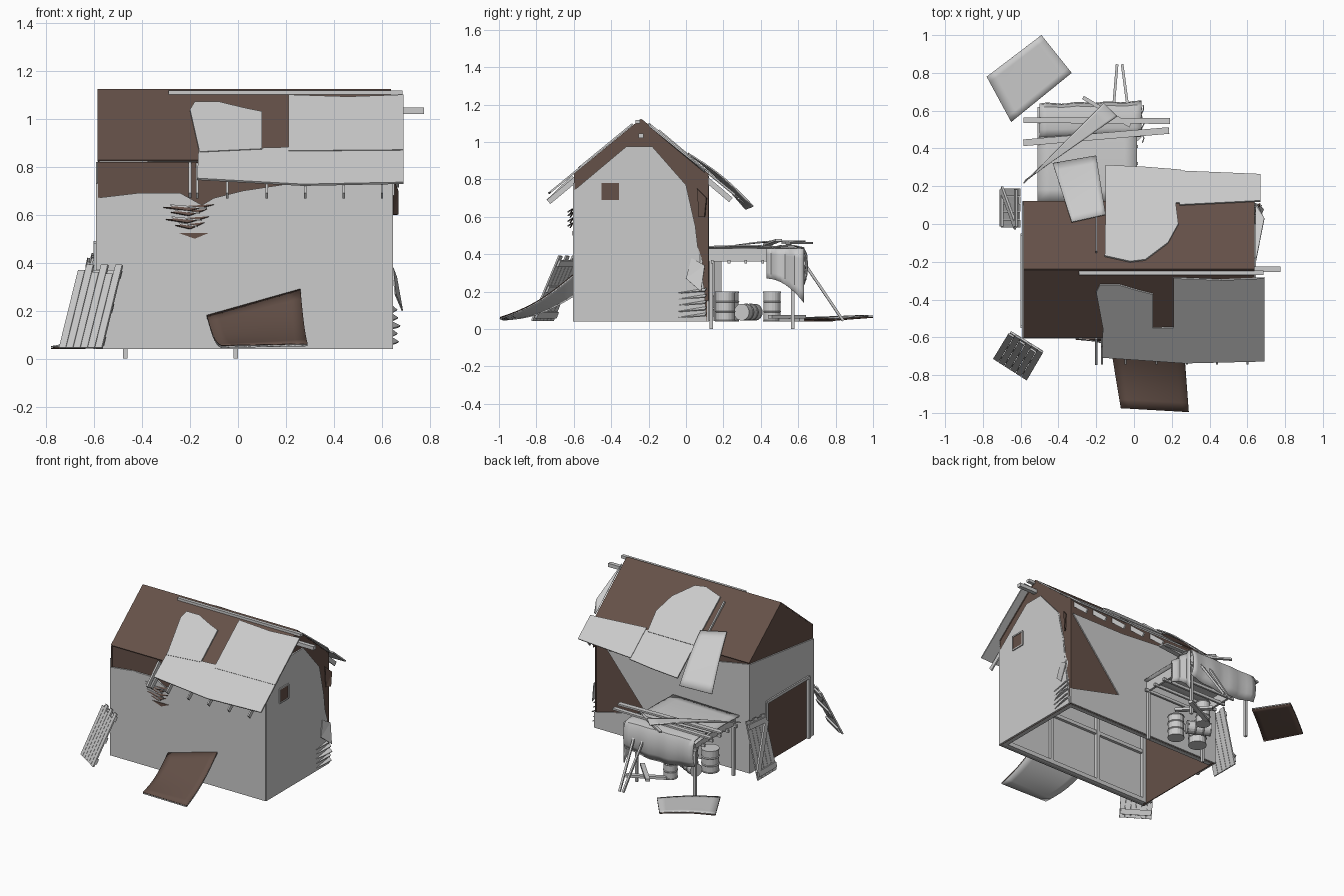
import bpy, bmesh, math, random
from mathutils import Vector

if "Cube" in bpy.data.objects:
    bpy.data.objects.remove(bpy.data.objects["Cube"])
random.seed(4)

brown = bpy.data.materials.new("rusty_brown")
brown.diffuse_color = (0.13, 0.082, 0.065, 1)
brown.use_nodes = True
brown.node_tree.nodes["Principled BSDF"].inputs["Base Color"].default_value = brown.diffuse_color


def finish(name, bm, mat=None, t=0, smooth=False):
    bmesh.ops.recalc_face_normals(bm, faces=bm.faces)
    me = bpy.data.meshes.new(name)
    bm.to_mesh(me)
    bm.free()
    ob = bpy.data.objects.new(name, me)
    bpy.context.collection.objects.link(ob)
    if mat:
        me.materials.append(mat)
    if t:
        m = ob.modifiers.new("thickness", 'SOLIDIFY')
        m.thickness, m.offset = t, 0
    if smooth:
        bpy.ops.object.select_all(action='DESELECT')
        ob.select_set(True)
        bpy.context.view_layer.objects.active = ob
        bpy.ops.object.shade_smooth_by_angle(angle=math.radians(40))
    return ob


def panel(name, pts, t=0.01, mat=None):
    bm = bmesh.new()
    f = bm.faces.new([bm.verts.new(p) for p in pts])
    bmesh.ops.triangulate(bm, faces=[f])
    return finish(name, bm, mat, t)


def beam(name, p, q, w=0.025, h=0.025, mat=None):
    p, q = Vector(p), Vector(q)
    bm = bmesh.new()
    bmesh.ops.create_cube(bm, size=1)
    bmesh.ops.scale(bm, vec=((q - p).length, w, h), verts=bm.verts)
    ob = finish(name, bm, mat)
    ob.location = (p + q) / 2
    ob.rotation_mode = 'QUATERNION'
    ob.rotation_quaternion = (q - p).to_track_quat('X', 'Z')
    return ob


def loft(name, rows, t=0.008, mat=None, closed=False, smooth=True):
    bm = bmesh.new()
    vs = [[bm.verts.new(p) for p in r] for r in rows]
    n = len(rows[0])
    for a, b in zip(vs, vs[1:]):
        for i in range(n if closed else n - 1):
            j = (i + 1) % n
            bm.faces.new((a[i], a[j], b[j], b[i]))
    if closed:
        bm.faces.new(vs[0])
        bm.faces.new(vs[-1])
    return finish(name, bm, mat, t, smooth)


def sheet(name, a, b, c, d, sag=0.03, drop=0.0, t=0.008, mat=None, n=8):
    a, b, c, d = map(Vector, (a, b, c, d))
    rows = []
    for i in range(n + 1):
        u = i / n
        l, r = a.lerp(d, u), b.lerp(c, u)
        s = Vector((0, 0, -sag * math.sin(math.pi * u) - drop))
        rows.append([l.lerp(r, k / n) + s for k in range(n + 1)])
    return loft(name, rows, t, mat)


def roof(pts, off=0.012):
    return [(x, y, 1.12 - 0.82 * abs(y + 0.24) + off) for x, y in pts]


# Brown inner shell: roof slopes, gables, side bands
X0, X1 = -0.585, 0.637
for s, n in ((-1, "front"), (1, "back")):
    e = -0.24 + s * 0.36
    panel(n + "_roof", roof([(X0, -0.24), (X1, -0.24), (X1, e), (X0, e)], 0), 0.008, brown)
panel("front_upper_band", [(X0, -.592, .6), (X1, -.592, .6), (X1, -.592, .82), (X0, -.592, .82)], .006, brown)
panel("back_inner_wall", [(X0, .112, .04), (X1, .112, .04), (X1, .112, .82), (X0, .112, .82)], .006, brown)
gable = [(-.6, .04), (.12, .04), (.12, .82), (-.24, 1.12), (-.6, .82)]
door = [(-.06, .04), (-.06, .48), (-.54, .48), (-.54, .04)]
panel("right_inner_gable", [(.632, y, z) for y, z in gable], .006, brown)
panel("left_inner_gable", [(-.58, y, z) for y, z in gable], .006, brown)

# Grey outer cladding with broken edges
panel("front_wall", [(x, -.6, z) for x, z in [(-.59, .04), (.64, .04), (.64, .78), (.25, .735), (.02, .7), (-.1, .67),
      (-.15, .64), (-.2, .66), (-.24, .69), (-.33, .685), (-.42, .69), (-.59, .67)]])
panel("back_wall", [(x, .118, z) for x, z in [(-.59, .04), (.64, .04), (.64, .15), (.23, .25), (.62, .72), (.2, .72),
      (-.2, .75), (-.59, .82)]])
panel("right_wall", [(.64, y, z) for y, z in [(-.6, .04), (.11, .04), (.1, .2), (.06, .25), (.09, .36), (.06, .45),
      (.05, .55), (.02, .66), (.0, .77), (-.18, .975), (-.32, .975), (-.6, .74)]])
panel("left_wall", [(-.587, y, z) for y, z in [(-.6, .04), (-.6, .73), (-.2, .78), (.12, .82), (.12, .04)] + door])

# Door frame and gable window
for p, q in ((door[0], door[1]), (door[1], door[2]), (door[2], door[3])):
    beam("door_frame", (-.592, *p), (-.592, *q), .02, .02)
W = [(-.455, .685), (-.355, .685), (-.355, .785), (-.455, .785)]
panel("window_pane", [(.646, y, z) for y, z in W], .004, brown)
for i in range(4):
    beam("window_frame", (.648, *W[i]), (.648, *W[(i + 1) % 4]), .009, .009)

# Sills, studs and rails inside the open underside
for y in (-.575, .09):
    beam("long_sill", (-.57, y, .055), (.625, y, .055), .03, .03)
    beam("mid_rail", (-.57, y, .42), (.625, y, .42), .02, .025)
    for x in (-.56, -.17, .22, .61):
        beam("stud", (x, y, .05), (x, y, .8), .025, .025)
beam("right_sill", (.615, -.58, .055), (.615, .1, .055), .03, .03)
panel("front_wall_lining", [(-.57, -.587, .045), (.625, -.587, .045), (.625, -.587, .8), (-.57, -.587, .8)], .003)

# Ridge cap and protruding ridge beam
beam("ridge_cap", (-.29, -.258, 1.108), (.685, -.258, 1.108), .024, .02)
beam("ridge_beam", (-.55, -.24, 1.033), (.775, -.24, 1.033), .028, .026)

# Patched roof sheets
panel("front_eave_sheet", roof([(-.165, -.56), (.69, -.53), (.69, -.725), (.27, -.735), (-.17, -.705)], .01))
panel("front_patch_left", roof([(-.16, -.575), (.1, -.56), (.1, -.37), (.02, -.35), (-.08, -.32), (-.18, -.32), (-.2, -.36)], .014))
panel("front_patch_right", roof([(.21, -.57), (.69, -.565), (.69, -.285), (.47, -.33), (.46, -.295), (.21, -.285)], .014))
panel("back_patch", roof([(-.15, .12), (-.155, -.17), (-.02, -.2), (.06, -.19), (.18, -.1), (.235, 0), (.22, .12)], .012))
panel("back_eave_sheet_a", roof([(-.15, .11), (.24, .11), (.25, .285), (.06, .3), (-.15, .31)], .006))
panel("back_eave_sheet_b", roof([(.24, .1), (.64, .12), (.67, .12), (.67, .262), (.24, .28)], .01))
sheet("back_loose_sheet", (-.33, .01, .94), (-.15, .05, .915), (-.2, .36, .655), (-.43, .32, .64), sag=-.02)
panel("side_loose_sheet", [(.645, -.2, 1.09), (.69, .03, .905), (.655, .1, .85), (.645, .1, .84)], .008)
beam("back_batten", (-.2, -.15, 1.06), (-.2, .04, .9), .01, .02)
for x in (-.17, -.045, .12, .28, .44, .6):
    beam("rafter_tail", (x, -.56, .825), (x, -.735, .68), .01, .03)
    if x > -.1:
        beam("back_rafter_tail", (x, .08, .825), (x, .24, .69), .01, .03)
beam("bare_rafter", (-.2, -.6, .81), (-.2, -.735, .68), .012, .03)

# Broken splinters on the front wall, right corner and back wall
for z, x0, x1 in ((.63, -.31, -.1), (.61, -.28, -.13), (.58, -.3, -.12), (.555, -.26, -.14)):
    panel("front_splinter", [(x0, -.61, z), (x1, -.605, z + .012), ((x0 + x1) / 2, -.62, z - .014)], .006, brown)
    beam("broken_board", (x0, -.605, z + .012), (x1 - .03, -.63, z - .003), .005, .007)
panel("wall_hole", [(-.25, -.608, .525), (-.12, -.608, .525), (-.18, -.608, .5)], .004, brown)
for i in range(5):
    z = .06 + i * .033
    w = .04 * random.random()
    panel("corner_splinter", [(.645, -.04, z), (.65 + w, .03, z + .005), (.66 + w, .1, z + .01), (.645, .11, z + .025)], .006)
panel("torn_corner_sheet", [(.645, .03, .38), (.655, .0, .27), (.685, .08, .2), (.66, .1, .34)], .006)
panel("torn_upper_sheet", [(.645, .07, .6), (.665, .1, .6), (.665, .11, .7), (.645, .06, .75)], .008, brown)

# Fallen roof sheets: brown face with grey reverse
F = ((-.13, -.605, .18), (.26, -.605, .29), (.29, -.995, .062), (-.07, -.975, .055))
sheet("front_fallen_sheet", *F, sag=.03, t=.004, mat=brown)
sheet("front_fallen_sheet_back", *F, sag=.03, drop=.007, t=.006)
G = ((-.78, .78, .05), (-.65, .54, .05), (-.33, .8, .055), (-.49, 1.0, .07))
sheet("yard_sheet", *G, sag=-.01, t=.005)
sheet("yard_sheet_back", *G, sag=-.01, drop=.008, t=.004, mat=brown)


def slatted(name, bl, br, tr, tl, n, brace):
    bl, br, tr, tl = map(Vector, (bl, br, tr, tl))
    nrm = (br - bl).cross(tl - bl).normalized() * .012
    for i in range(n):
        u0, u1 = (i + .03) / n, (i + .97) / n
        k = 1 - .12 * random.random() * (i % 2)
        a, b = bl.lerp(br, u0), bl.lerp(br, u1)
        panel(name + "_slat", [a, b, b.lerp(tl.lerp(tr, u1), k), a.lerp(tl.lerp(tr, u0), k)], .01)
    for s in brace:
        p = bl.lerp(tl, s[0]).lerp(br.lerp(tr, s[0]), .03)
        q = bl.lerp(tl, s[1]).lerp(br.lerp(tr, s[1]), .97)
        e = nrm.cross((q - p).normalized()) * 1.5
        panel(name + "_brace", [p + e + nrm, q + e + nrm, q - e + nrm, p - e + nrm], .012)


# Leaning pallet and detached door
slatted("pallet", (-.565, -.825, .045), (-.745, -.71, .045), (-.66, -.57, .39), (-.48, -.68, .39), 6, [(.1, .1), (.5, .5), (.9, .9)])
slatted("old_door", (-.70, .19, .045), (-.70, -.02, .045), (-.605, -.02, .42), (-.605, .19, .44), 5, [(.1, .1), (.9, .9), (.12, .88)])

# Lean-to frame, posts and slatted top
for x in (-.47, -.01):
    for y in (.135, .57):
        beam("shelter_post", (x, y, 0), (x, y, .4), .018, .018)
    beam("shelter_rail", (x, .12, .395), (x, .62, .395), .015, .07)
for i in range(6):
    y = .14 + i * .09
    beam("shelter_joist", (-.5, y, .36), (.02, y, .36), .014, .02)
sheet("shelter_roof", (-.51, .12, .43), (.015, .12, .44), (.015, .62, .43), (-.51, .62, .42), sag=-.01)

# Cloth draped over the outer edge
prof = [(.45, .43), (.5, .445), (.57, .445), (.615, .435), (.63, .4), (.635, .34), (.63, .29), (.61, .25)]
rows = []
for i in range(15):
    u = i / 14
    fold = .006 * math.sin(u * 21)
    rows.append([(-.5 + .54 * u, y + (.012 * u) + fold * k / 7, z - (k > 4) * (k - 4) * .012 * math.sin(u * 3.1)) for k, (y, z) in enumerate(prof)])
loft("draped_cloth", rows, .006)
rows = [[(.045 + .008 * math.sin(i * 1.9), .43 + .025 * i, .43 - k / 5 * (.16 + .13 * (i / 8) ** 2)) for k in range(6)] for i in range(9)]
loft("cloth_side", rows, .006)

# Loose planks on top, props and planks on the ground
for p, q, w in (((-.585, .55, .455), (.19, .545, .46), .03), ((-.585, .43, .45), (.185, .495, .475), .035),
                ((-.27, .67, .46), (-.02, .52, .46), .02)):
    beam("loose_plank", p, q, w, .012)
sheet("bent_strip", (-.585, .215, .44), (-.57, .235, .44), (-.09, .57, .47), (-.16, .64, .47), sag=-.01)
for x0, x1 in ((-.11, -.09), (-.03, -.062)):
    beam("leaning_prop", (x0, .6, .4), (x1, .84, .045), .014, .014)
for p, q in (((-.2, .5, .05), (.04, .62, .05)), ((.03, .45, .065), (-.14, .63, .065))):
    beam("ground_plank", p, q, .03, .018)


# Ribbed drums
def drum(loc, rot=(0, 0, 0), r=.055, h=.16):
    pr = [(1, 0), (1, .04), (.95, .05), (.95, .3), (1.03, .33), (.95, .36), (.95, .63), (1.03, .66), (.95, .69), (.95, .95), (1, .96), (1, 1)]
    rings = [[(r * k * math.cos(a * math.tau / 18), r * k * math.sin(a * math.tau / 18), h * z) for a in range(18)] for k, z in pr]
    ob = loft("drum", rings, 0, None, True, False)
    ob.location, ob.rotation_euler = loc, rot


drum((-.35, .225, .04), r=.06)
drum((-.2, .46, .04), r=.048)
drum((-.34, .37, .09), (math.pi / 2, 0, 1.1), r=.045)
drum((-.18, .21, .04), r=.055)
